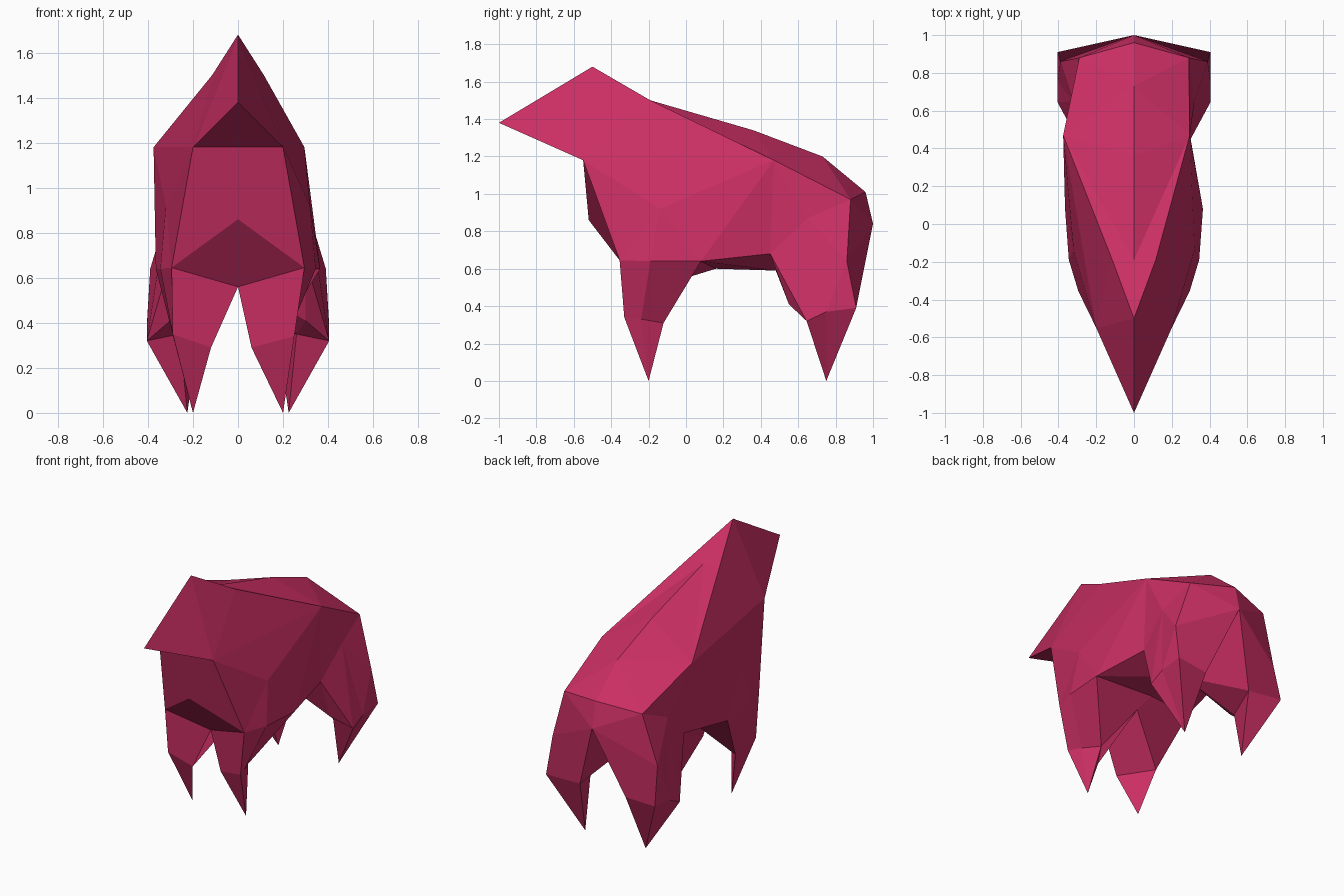
import bpy, bmesh

if "Cube" in bpy.data.objects:
    bpy.data.objects.remove(bpy.data.objects["Cube"])

# Points on the centre line: (y, z)
centre = {
    "nose": (-1.0, 1.38), "crown": (-0.5, 1.68), "nape": (-0.19, 1.5),
    "spine": (0.36, 1.34), "rump": (0.73, 1.2), "tail": (0.96, 1.01),
    "crotch": (1.0, 0.84), "chest": (-0.52, 0.86), "brisket": (-0.29, 0.56),
    "belly1": (0.03, 0.56), "belly2": (0.16, 0.6), "belly3": (0.48, 0.59),
}
# Points mirrored to both sides: (x, y, z)
side = {
    "jaw": (0.2, -0.55, 1.18), "neck": (0.115, -0.19, 1.5),
    "back": (0.295, 0.47, 1.18), "hip": (0.29, 0.88, 0.97),
    "shoulder": (0.32, -0.14, 0.92),
    "arm1": (0.295, -0.355, 0.645), "arm2": (0.345, -0.19, 0.64),
    "arm3": (0.365, 0.08, 0.64),
    "flank": (0.3, 0.45, 0.68), "thigh": (0.32, 0.65, 0.87),
    "hock": (0.39, 0.86, 0.64),
    # front ankle
    "fa": (0.25, -0.33, 0.34), "fb": (0.215, -0.24, 0.33),
    "fc": (0.16, -0.12, 0.31), "fd": (0.06, -0.27, 0.29),
    "front_tip": (0.2, -0.2, 0.0),
    # hind ankle
    "knee": (0.3, 0.55, 0.41), "ha": (0.405, 0.91, 0.39),
    "hb": (0.405, 0.75, 0.37), "hc": (0.405, 0.645, 0.32),
    "hd": (0.26, 0.64, 0.35), "he": (0.17, 0.885, 0.38),
    "hind_tip": (0.225, 0.75, 0.0),
}
# The left half is slightly uneven
left_change = {"back": (0.375, 0.47, 1.18), "fa": (0.29, -0.33, 0.35),
               "fb": (0.287, -0.24, 0.335), "fc": (0.28, -0.125, 0.31),
               "fd": (0.12, -0.31, 0.29)}

# Faces of one half, grouped by part
parts = {
    "head": "nose crown jaw, crown neck jaw, crown nape neck",
    "back": "neck nape back, nape spine back, back spine rump, back rump hip,"
            "rump tail hip, tail crotch hip",
    "flank": "jaw neck back, jaw arm1 shoulder, arm1 arm2 shoulder, arm2 arm3 shoulder,"
             "jaw shoulder back, shoulder arm3 back, back arm3 flank,"
             "back flank thigh, back thigh hip",
    "belly": "arm3 belly2 belly3, arm3 belly3 flank",
    "front_leg": "brisket arm1 fa fd, arm1 arm2 fb fa, arm2 arm3 fc fb,"
                 "arm3 belly2 belly1 fc, belly1 brisket fd fc",
    "hind_leg": "hip thigh hock, hip crotch hock, crotch he ha hock, hock ha hb,"
                "thigh hock hb, thigh hb hc, flank thigh hc, flank hc knee,"
                "flank knee belly3, belly3 knee hd, knee hc hd, crotch belly3 he, belly3 hd he",
}
# Pointed feet: ankle ring and tip
feet = [("fa fb fc fd", "front_tip"), ("ha hb hc hd he", "hind_tip")]

bm = bmesh.new()
mid = {n: bm.verts.new((0, y, z)) for n, (y, z) in centre.items()}
halves = []
for sign in (1, -1):
    pts = dict(side)
    if sign < 0:
        pts.update(left_change)
    v = dict(mid)
    for n, (x, y, z) in pts.items():
        v[n] = bm.verts.new((sign * x, y, z))
    for text in parts.values():
        for face in text.split(","):
            bm.faces.new([v[n] for n in face.split()])
    for ring, tip in feet:
        ring = ring.split()
        for a, b in zip(ring, ring[1:] + ring[:1]):
            bm.faces.new((v[a], v[b], v[tip]))
    halves.append(v)

# Chin, chest and brisket span both halves
r, l = halves
bm.faces.new((r["jaw"], l["jaw"], mid["nose"]))
bm.faces.new((r["jaw"], r["arm1"], mid["chest"], l["arm1"], l["jaw"]))
bm.faces.new((r["arm1"], mid["brisket"], l["arm1"], mid["chest"]))

bmesh.ops.recalc_face_normals(bm, faces=bm.faces[:])

mesh = bpy.data.meshes.new("animal_body")
bm.to_mesh(mesh)
bm.free()
pink = bpy.data.materials.new("raspberry_pink")
pink.diffuse_color = (0.59, 0.028, 0.125, 1)
pink.use_nodes = True
pink.node_tree.nodes["Principled BSDF"].inputs["Base Color"].default_value = pink.diffuse_color
mesh.materials.append(pink)
obj = bpy.data.objects.new("animal_body", mesh)
bpy.context.collection.objects.link(obj)
